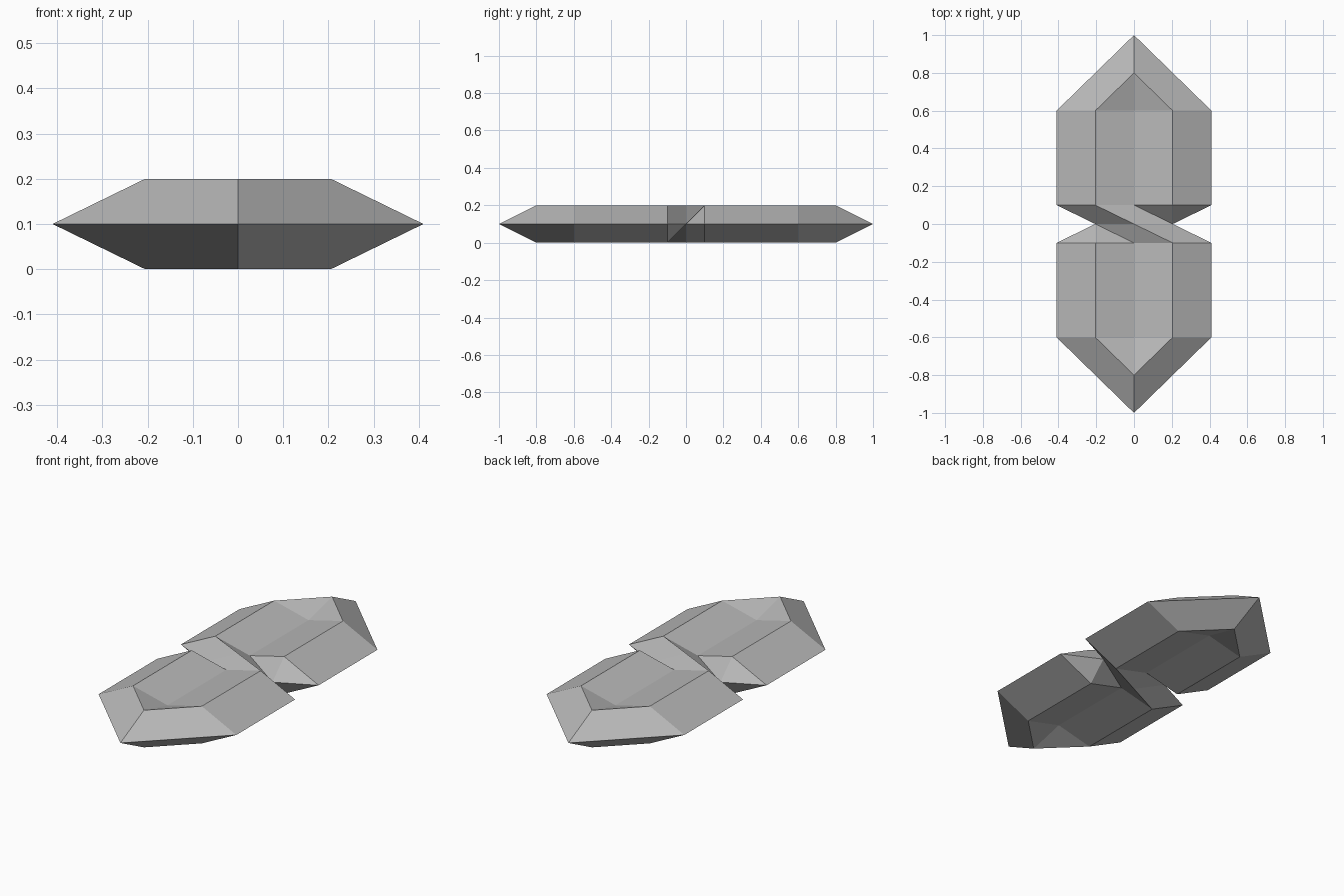
import bpy
import bmesh
from math import pi
from mathutils import Matrix, Vector

cube = bpy.data.objects.get("Cube")
if cube:
    bpy.data.objects.remove(cube, do_unlink=True)

# Main sizes
OUTER, RIM = 0.41, 0.205          # half widths of the edge and of the raised rim
NEAR, FAR = 0.1, 0.6              # where the straight body starts and ends
RIM_TIP, TIP = 0.8, 1.0
HIGH, GROOVE = 0.1, 0.05          # heights above the middle plane

grey = bpy.data.materials.new("stone_grey")
grey.use_nodes = True
colour = (0.48, 0.48, 0.48, 1)
grey.diffuse_color = colour
grey.node_tree.nodes["Principled BSDF"].inputs["Base Color"].default_value = colour


def section(y):
    """Upper cross-section from left edge to right edge."""
    return [Vector(p) for p in ((-OUTER, y, 0), (-RIM, y, HIGH), (0, y, GROOVE),
                                (RIM, y, HIGH), (OUTER, y, 0))]


near, far = section(NEAR), section(FAR)
tip, rim_tip = Vector((0, TIP, 0)), Vector((0, RIM_TIP, HIGH))
waist_a, waist_b = Vector((-RIM, 0, 0)), Vector((RIM, 0, 0))
crown = Vector((0, 0, HIGH))

# Straight body with its shallow groove
faces = [(near[i], near[i + 1], far[i + 1], far[i]) for i in range(4)]

# Pointed end: outer bevels and sunken inner triangles
faces += [(far[0], far[1], rim_tip, tip), (far[1], far[2], rim_tip),
          (far[2], far[3], rim_tip), (far[3], far[4], tip, rim_tip)]

# Crossing bar on one side, hollow pocket on the other
faces += [(near[0], waist_a, crown, near[1]), (near[1], crown, waist_b, near[2]),
          (near[2], waist_b, near[3]), (near[3], waist_b, near[4])]

# Repeat the quarter by half turns: front end, then the underside
turn_z = Matrix.Rotation(pi, 4, "Z")
turn_x = Matrix.Rotation(pi, 4, "X")
lift = Matrix.Translation((0, 0, HIGH))
bm = bmesh.new()
for turn in (Matrix.Identity(4), turn_z, turn_x, turn_x @ turn_z):
    for face in faces:
        bm.faces.new([bm.verts.new(lift @ turn @ p) for p in face])
bmesh.ops.remove_doubles(bm, verts=bm.verts, dist=0.0005)
bmesh.ops.recalc_face_normals(bm, faces=bm.faces)

mesh = bpy.data.meshes.new("crossed_double_body")
bm.to_mesh(mesh)
bm.free()
mesh.materials.append(grey)
body = bpy.data.objects.new("crossed_double_body", mesh)
bpy.context.collection.objects.link(body)
